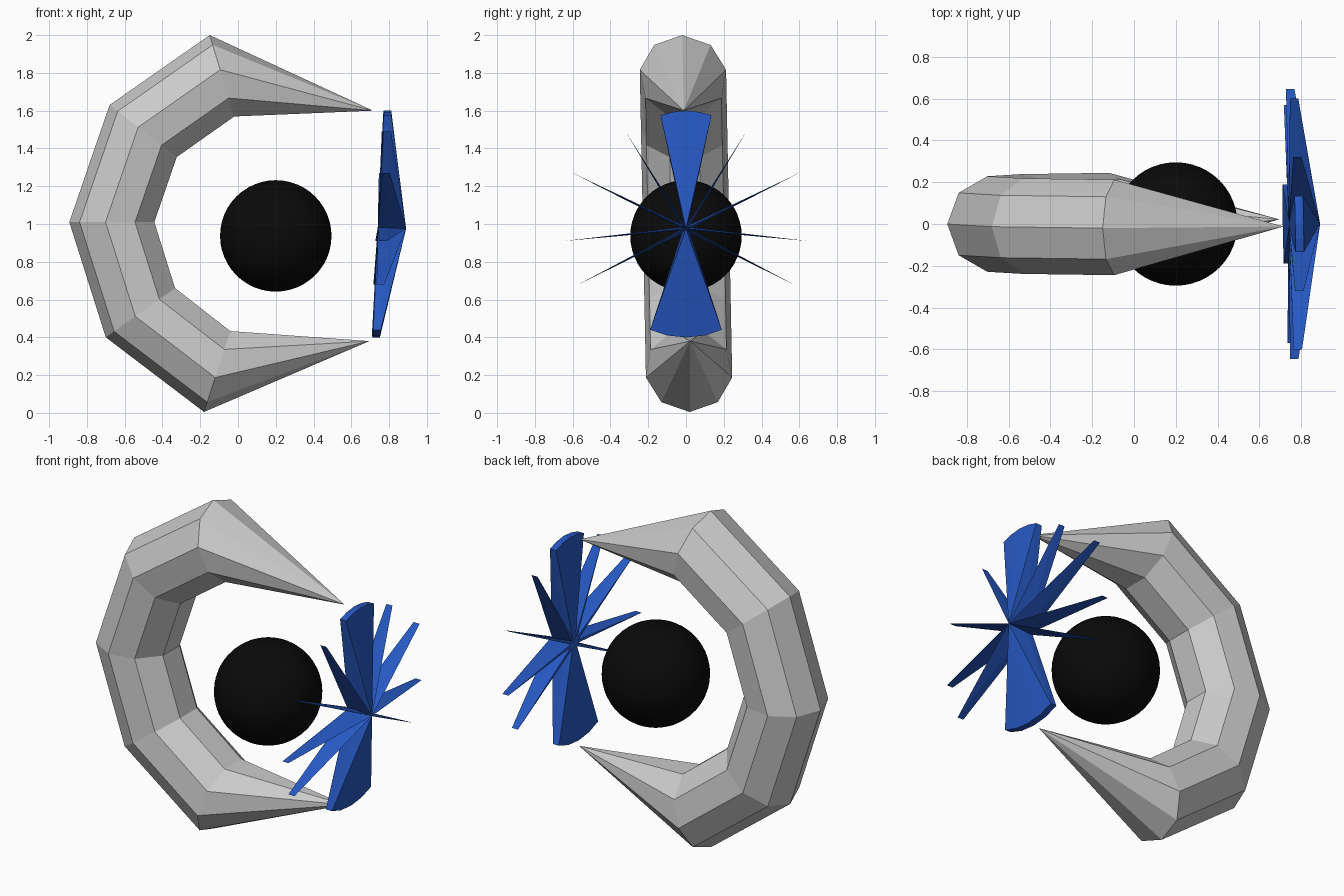
import bpy, bmesh
from math import sin, cos, tau, atan2
from mathutils import Vector

if "Cube" in bpy.data.objects:
    bpy.data.objects.remove(bpy.data.objects["Cube"])


def finish(name, bm, color=None):
    bmesh.ops.recalc_face_normals(bm, faces=bm.faces)
    me = bpy.data.meshes.new(name)
    bm.to_mesh(me)
    bm.free()
    ob = bpy.data.objects.new(name, me)
    bpy.context.collection.objects.link(ob)
    if color:
        mat = bpy.data.materials.new(name + "_colour")
        mat.diffuse_color = (*color, 1)
        mat.use_nodes = True
        mat.node_tree.nodes["Principled BSDF"].inputs["Base Color"].default_value = mat.diffuse_color
        me.materials.append(mat)
    return ob


# Grey crescent: nine-sided rings swept along a C, closed by two pointed tips
# (outer x, outer z, inner x, inner z) of each ring
stations = [(-0.15, 2.0, -0.02, 1.57), (-0.68, 1.63, -0.325, 1.355),
            (-0.893, 1.01, -0.443, 1.01), (-0.70, 0.40, -0.335, 0.66),
            (-0.18, 0.005, -0.04, 0.435)]
RADIUS, SIDES = 0.232, 9


def lean(x, y, z):
    return (x, y - 0.02 * (z - 1), z)


bm = bmesh.new()
rings = []
for ox, oz, ix, iz in stations:
    out = Vector((ox - ix, 0, oz - iz)).normalized()
    centre = Vector((ox, 0, oz)) - out * RADIUS
    ring = []
    for i in range(SIDES):
        a = tau * i / SIDES
        p = centre + out * RADIUS * cos(a)
        ring.append(bm.verts.new(lean(p.x, RADIUS * sin(a), p.z)))
    rings.append(ring)
for r0, r1 in zip(rings, rings[1:]):
    for i in range(SIDES):
        j = (i + 1) % SIDES
        bm.faces.new((r0[i], r0[j], r1[j], r1[i]))
for ring, tip in ((rings[0], (0.715, 0, 1.6)), (rings[-1], (0.695, 0.01, 0.38))):
    t = bm.verts.new(lean(*tip))
    for i in range(SIDES):
        bm.faces.new((ring[i], ring[(i + 1) % SIDES], t))
finish("crescent", bm)

# Black ball inside the crescent
bm = bmesh.new()
bmesh.ops.create_uvsphere(bm, u_segments=48, v_segments=24, radius=0.295)
bmesh.ops.translate(bm, verts=bm.verts, vec=(0.2, 0, 0.937))
for f in bm.faces:
    f.smooth = True
finish("ball", bm, (0.003, 0.003, 0.003))

# Blue star: two broad blades and eight thin spikes meeting at a front apex
ZC, VALLEY, HALF = 0.975, 0.035, 0.02
right = [[(0.32, 1.49)], [(0.60, 1.27)], [(0.645, 0.91)], [(0.57, 0.68)]]
left = [[(-y, z) for y, z in s] for s in reversed(right)]
top = [(-0.135, 1.575), (-0.07, 1.593), (0, 1.6), (0.07, 1.593), (0.135, 1.575)]
bottom = [(0.19, 0.44), (0.10, 0.41), (0, 0.4), (-0.10, 0.41), (-0.19, 0.44)]
points = [top] + right + [bottom] + left

outline = []
for k, spike in enumerate(points):
    outline += spike
    y0, z0 = spike[-1]
    y1, z1 = points[(k + 1) % len(points)][0]
    d = Vector((y0, z0 - ZC)).normalized() + Vector((y1, z1 - ZC)).normalized()
    d.normalize()
    outline.append((d.x * VALLEY, ZC + d.y * VALLEY))

bm = bmesh.new()
apex = bm.verts.new((0.89, 0, ZC))
back = bm.verts.new((0.742, 0, ZC))
front_rim, back_rim = [], []
for y, z in outline:
    x = 0.76 + 0.05 * (z - ZC) - 0.015 * y
    front_rim.append(bm.verts.new((x + HALF, y, z)))
    back_rim.append(bm.verts.new((x - HALF, y, z)))
n = len(outline)
for i in range(n):
    j = (i + 1) % n
    bm.faces.new((front_rim[i], front_rim[j], apex))
    bm.faces.new((back_rim[j], back_rim[i], back))
    bm.faces.new((front_rim[i], back_rim[i], back_rim[j], front_rim[j]))
finish("star", bm, (0.02, 0.1, 0.55))
